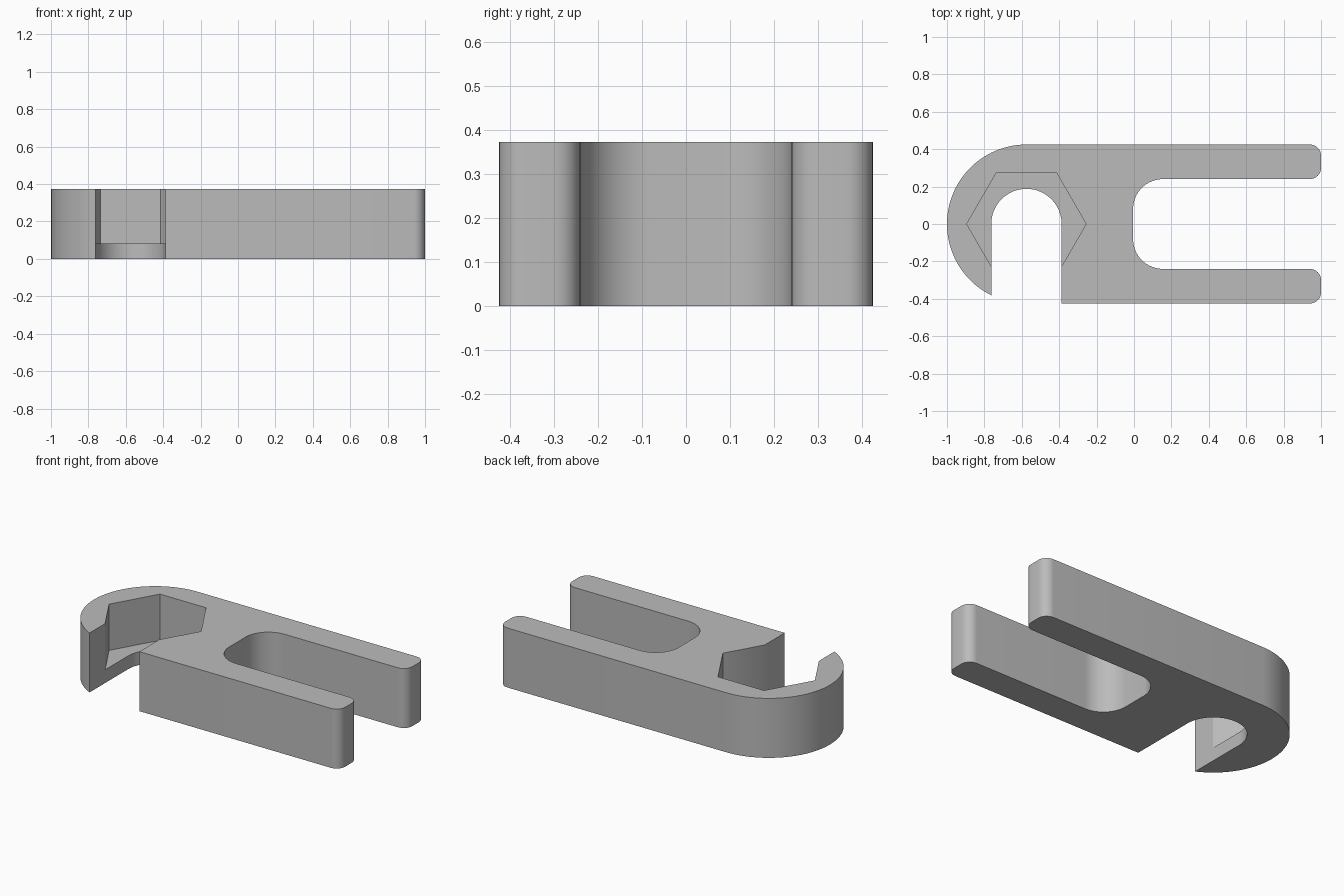
import bpy, bmesh
from math import cos, sin, pi, radians

cube = bpy.data.objects.get("Cube")
if cube:
    bpy.data.objects.remove(cube, do_unlink=True)

HEIGHT, FLOOR = 0.373, 0.083
HALF_WIDTH, FORK_HALF, SLOT_R = 0.425, 0.24, 0.188
HOOK_X, FORK_X = -0.575, -0.005

grey = bpy.data.materials.new("plain grey")
grey.use_nodes = True
colour = (0.5, 0.5, 0.5, 1)
grey.diffuse_color = colour
grey.node_tree.nodes["Principled BSDF"].inputs["Base Color"].default_value = colour


def arc(cx, cy, r, start, end, steps):
    angles = [radians(start + (end - start) * i / steps) for i in range(steps + 1)]
    return [(cx + r * cos(a), cy + r * sin(a)) for a in angles]


def prism(name, outline, z0, z1):
    bm = bmesh.new()
    face = bm.faces.new([bm.verts.new((x, y, z0)) for x, y in outline])
    top = bmesh.ops.extrude_face_region(bm, geom=[face])["geom"]
    bmesh.ops.translate(bm, vec=(0, 0, z1 - z0),
                        verts=[v for v in top if isinstance(v, bmesh.types.BMVert)])
    bmesh.ops.recalc_face_normals(bm, faces=bm.faces)
    mesh = bpy.data.meshes.new(name)
    bm.to_mesh(mesh)
    bm.free()
    mesh.materials.append(grey)
    obj = bpy.data.objects.new(name, mesh)
    bpy.context.collection.objects.link(obj)
    return obj


# Body: rounded hook end, two fork prongs with rounded tips
tip, root = 0.06, 0.16
upper = (arc(1 - tip, HALF_WIDTH - tip, tip, 90, 0, 8)
         + arc(1 - tip, FORK_HALF + tip, tip, 0, -90, 8)
         + arc(FORK_X + root, FORK_HALF - root, root, 90, 180, 16))
lower = [(x, -y) for x, y in reversed(upper)]
body = prism("wrench_body",
             upper + lower + arc(HOOK_X, 0, HALF_WIDTH, 270, 90, 48), 0, HEIGHT)

# Cutters: open round-ended slot, and hexagonal pocket above the floor
slot = prism("slot_cutter",
             [(HOOK_X - SLOT_R, -1), (HOOK_X + SLOT_R, -1)]
             + arc(HOOK_X, 0, SLOT_R, 0, 180, 32), -0.1, HEIGHT + 0.1)
pocket = prism("hex_pocket_cutter",
               arc(HOOK_X, 0, 0.319, 0, 300, 5), FLOOR, HEIGHT + 0.1)

bpy.context.view_layer.objects.active = body
for cutter in (slot, pocket):
    cut = body.modifiers.new(cutter.name, "BOOLEAN")
    cut.operation, cut.solver, cut.object = "DIFFERENCE", "EXACT", cutter
    cutter.hide_render = True
    bpy.ops.object.modifier_apply(modifier=cut.name)
    bpy.data.objects.remove(cutter, do_unlink=True)

# Smooth curved walls, crisp corners
bpy.ops.object.select_all(action="DESELECT")
body.select_set(True)
bpy.ops.object.shade_smooth_by_angle(angle=radians(30))
